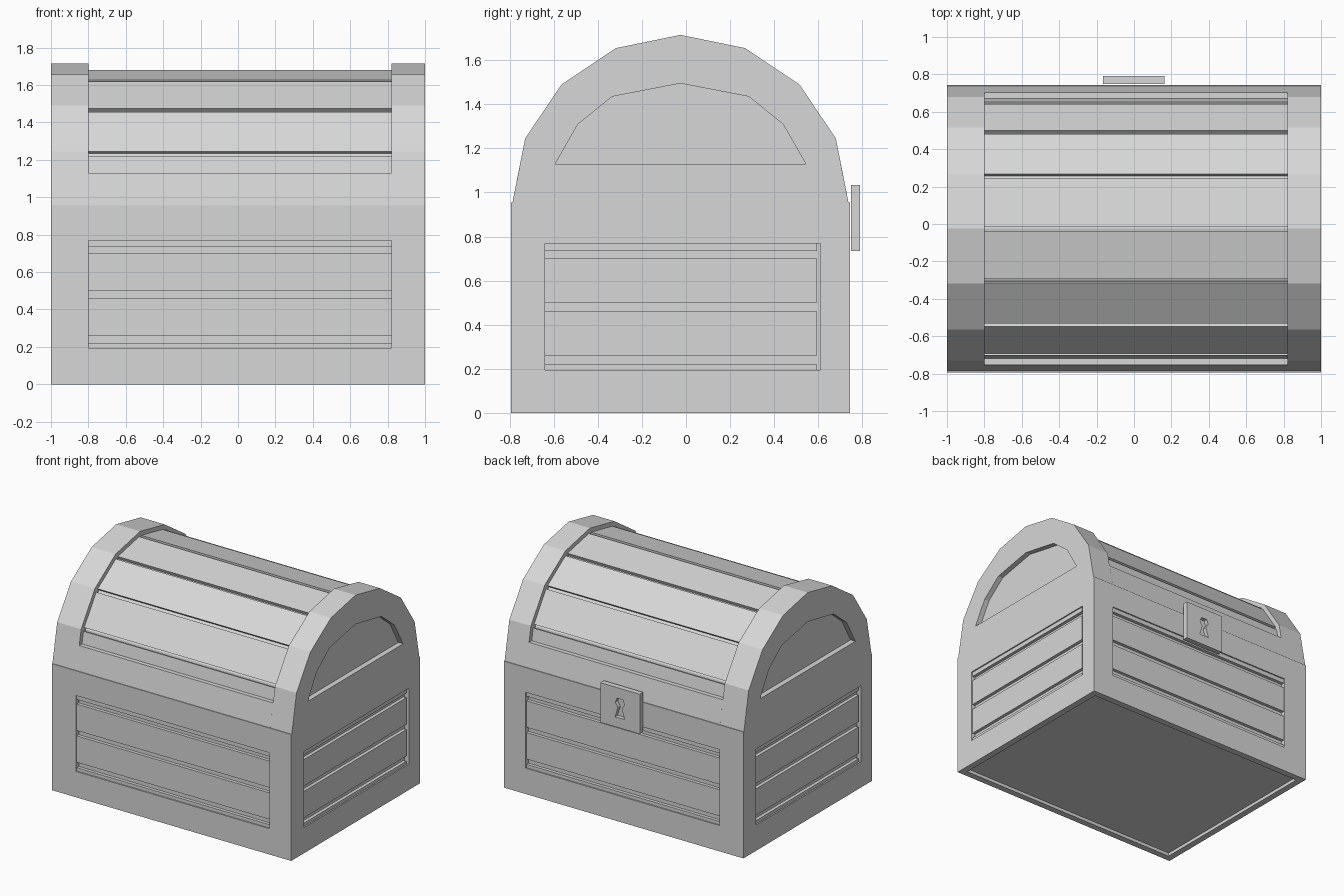
import bpy, bmesh
from mathutils import Vector

if "Cube" in bpy.data.objects:
    bpy.data.objects.remove(bpy.data.objects["Cube"])

CY, LIP = -0.025, 0.955          # chest centre line in y, height of the lid seam
grey = bpy.data.materials.new("plain_grey")
grey.diffuse_color = (0.68, 0.68, 0.68, 1)
grey.use_nodes = True
grey.node_tree.nodes["Principled BSDF"].inputs["Base Color"].default_value = grey.diffuse_color


def prism(name, pts, a, b, axis="x"):
    """Extrude a closed profile from a to b: (y, z) along x, or (x, z) along y."""
    bm = bmesh.new()
    place = (lambda p, t: (t, p[0], p[1])) if axis == "x" else (lambda p, t: (p[0], t, p[1]))
    lo = [bm.verts.new(place(p, a)) for p in pts]
    hi = [bm.verts.new(place(p, b)) for p in pts]
    bm.faces.new(lo)
    bm.faces.new(hi)
    for i in range(len(pts)):
        j = (i + 1) % len(pts)
        bm.faces.new((lo[i], lo[j], hi[j], hi[i]))
    bmesh.ops.recalc_face_normals(bm, faces=bm.faces)
    me = bpy.data.meshes.new(name)
    bm.to_mesh(me)
    bm.free()
    me.materials.append(grey)
    ob = bpy.data.objects.new(name, me)
    bpy.context.collection.objects.link(ob)
    return ob


def box(name, x0, x1, y0, y1, z0, z1):
    return prism(name, [(y0, z0), (y1, z0), (y1, z1), (y0, z1)], x0, x1)


def cut(target, cutter):
    """Subtract the cutter, bake the result and delete the cutter."""
    mod = target.modifiers.new("cut", "BOOLEAN")
    mod.operation, mod.solver, mod.object = "DIFFERENCE", "EXACT", cutter
    bpy.context.view_layer.update()
    dg = bpy.context.evaluated_depsgraph_get()
    me = bpy.data.meshes.new_from_object(target.evaluated_get(dg))
    target.modifiers.clear()
    target.data = me
    bpy.data.objects.remove(cutter)


# chest body with a recessed underside
Y0, Y1 = CY - 0.768, CY + 0.768
body = box("chest_body", -1, 1, Y0, Y1, 0, LIP)
cut(body, box("base_cutter", -0.95, 0.95, Y0 + 0.05, Y1 - 0.05, -0.1, 0.025))

# wall panels: shallow openings filled with horizontal planks
FLOOR, FACE = 0.035, 0.01
ROWS = [(0.195, 0.22), (0.26, 0.46), (0.50, 0.70), (0.735, 0.768)]
for side, s in (("front", -1), ("back", 1)):
    wall = CY + s * 0.768
    ys = sorted((wall - s * FLOOR, wall + s * 0.1))
    cut(body, box("panel_cutter", -0.80, 0.82, *ys, 0.195, 0.768))
    ys = sorted((wall - s * (FLOOR + 0.01), wall - s * FACE))
    for i, (z0, z1) in enumerate(ROWS):
        box(f"{side}_plank_{i}", -0.80, 0.82, *ys, z0, z1)
for side, s in (("left", -1), ("right", 1)):
    xs = sorted((s * (1 - FLOOR), s * 1.1))
    span = sorted((CY - s * 0.615, CY + s * 0.635))
    cut(body, box("panel_cutter", *xs, *span, 0.195, 0.768))
    xs = sorted((s * (1 - FLOOR - 0.01), s * (1 - FACE)))
    span = sorted((CY - s * 0.615, CY + s * 0.62))
    for i, (z0, z1) in enumerate(ROWS):
        box(f"{side}_plank_{i}", *xs, *span, z0, z1)

# lid arch profile, mirrored about the centre line
half = [(0.762, LIP), (0.705, 1.245), (0.54, 1.49), (0.293, 1.655)]
arch = [(CY - y, z) for y, z in half] + [(CY, 1.715)] + [(CY + y, z) for y, z in reversed(half)]


def scaled(k):
    return [Vector((CY + (y - CY) * k, LIP + (z - LIP) * k)) for y, z in arch]


# lid end arches with a recessed panel on the outside
half_in = [(0.568, 1.13), (0.465, 1.31), (0.31, 1.435)]
inner = [(CY - y, z) for y, z in half_in] + [(CY, 1.495)] + [(CY + y, z) for y, z in reversed(half_in)]
for side, a, b, c0, c1 in (("left", -1, -0.80, -1.1, -0.96), ("right", 0.82, 1, 0.96, 1.1)):
    rib = prism(side + "_lid_arch", arch, a, b)
    cut(rib, prism("arch_cutter", inner, c0, c1))

# lid lower rails, core and curved planks
prism("lid_rail", [(CY - 0.762, LIP), (CY - 0.728, 1.13), (CY + 0.728, 1.13), (CY + 0.762, LIP)], -0.80, 0.82)
prism("lid_core", scaled(0.925), -0.80, 0.82)
top, low = scaled(0.957), scaled(0.92)
last = len(top) - 2
for i in range(last + 1):
    d = (top[i + 1] - top[i]).normalized() * 0.013
    a = d * (i > 0)
    b = d * (i < last)
    prism(f"lid_plank_{i}", [top[i] + a, top[i + 1] - b, low[i + 1] - b, low[i] + a], -0.80, 0.82)

# lock plate with keyhole
lock = box("lock_plate", -0.167, 0.163, 0.749, 0.79, 0.735, 1.035)
right = [(0.04, 0.81), (0.016, 0.885), (0.038, 0.92), (0.024, 0.955)]
hole = right + [(-x, z) for x, z in reversed(right)]
cut(lock, prism("keyhole_cutter", hole, 0.76, 0.9, "y"))
